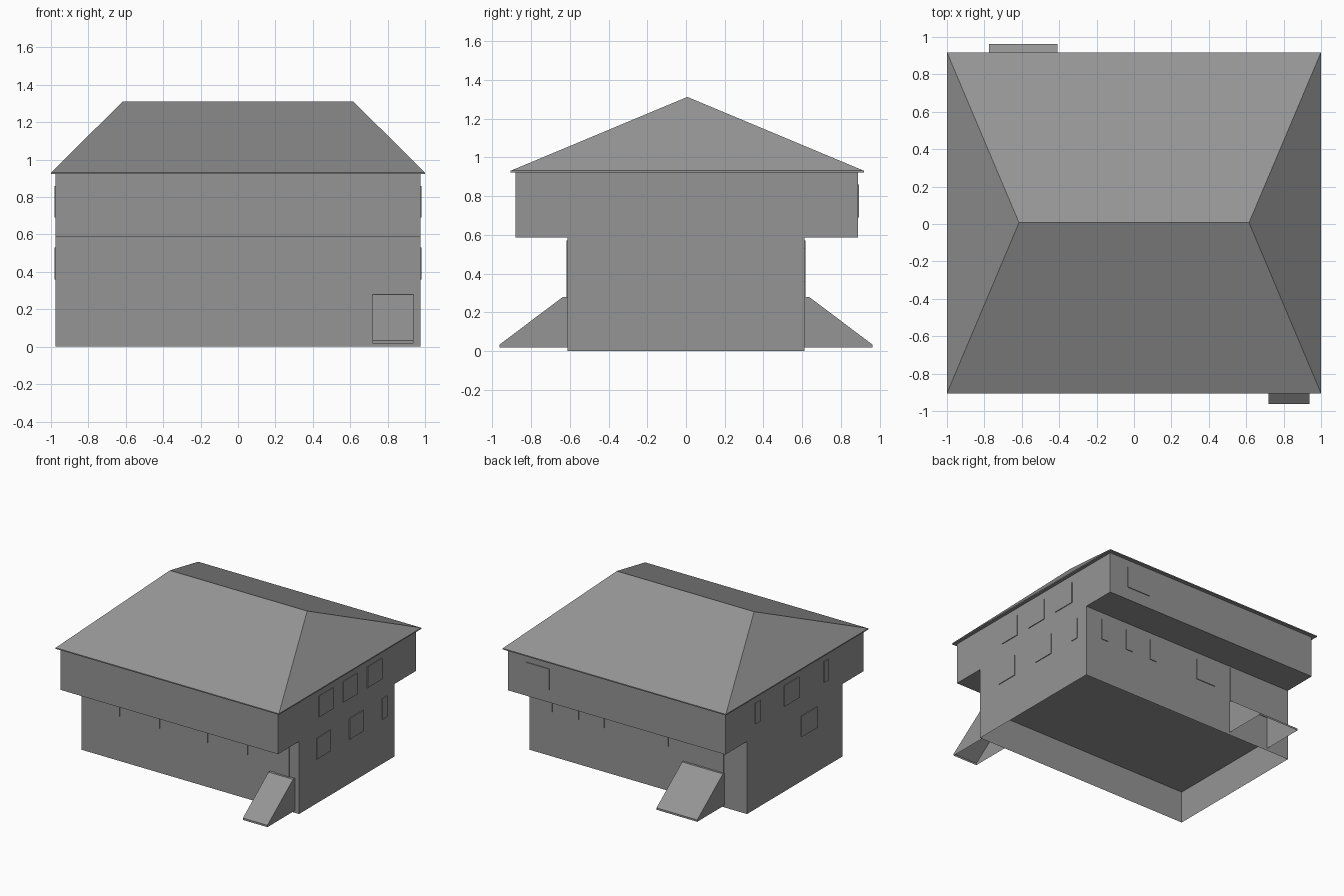
import bpy
import bmesh

if "Cube" in bpy.data.objects:
    bpy.data.objects.remove(bpy.data.objects["Cube"])

# Dark grey finish shared by all parts
grey = bpy.data.materials.new("dark_grey")
grey.diffuse_color = (0.3, 0.3, 0.3, 1)
grey.use_nodes = True
grey.node_tree.nodes["Principled BSDF"].inputs["Base Color"].default_value = grey.diffuse_color

def make(name, verts, faces):
    mesh = bpy.data.meshes.new(name)
    mesh.from_pydata(verts, [], faces)
    bm = bmesh.new()
    bm.from_mesh(mesh)
    bmesh.ops.recalc_face_normals(bm, faces=bm.faces)
    bm.to_mesh(mesh)
    bm.free()
    mesh.materials.append(grey)
    ob = bpy.data.objects.new(name, mesh)
    bpy.context.collection.objects.link(ob)
    return ob

def extrude_x(name, profile, x0, x1, skip=()):
    """Extrude a y,z profile along x; skip lists side faces left open."""
    n = len(profile)
    verts = [(x, y, z) for x in (x0, x1) for y, z in profile]
    faces = [tuple(range(n))[::-1], tuple(range(n, 2 * n))]
    faces += [(i, (i + 1) % n, n + (i + 1) % n, n + i) for i in range(n) if i not in skip]
    return make(name, verts, faces)

X, YF, YB, FLOOR = 0.975, -0.612, 0.612, 0.26
UF, UB = -0.88, 0.888

# Main body: ground storey with a wider overhanging upper storey
extrude_x("house_body", [(YF, FLOOR), (YB, FLOOR), (YB, 0.587), (UB, 0.587),
                         (UB, 0.924), (UF, 0.924), (UF, 0.587), (YF, 0.587)], -X, X)

# Foundation walls, open underneath
extrude_x("foundation", [(YF, 0), (YB, 0), (YB, FLOOR), (YF, FLOOR)], -X, X, skip=(0, 2))

# Hip roof with a thin eave
eave = [(-1, -0.905), (1, -0.905), (1, 0.918), (-1, 0.918)]
verts = [(x, y, z) for z in (0.922, 0.931) for x, y in eave]
verts += [(-0.615, 0.007, 1.312), (0.615, 0.007, 1.312)]
faces = [(3, 2, 1, 0)] + [(i, (i + 1) % 4, 4 + (i + 1) % 4, 4 + i) for i in range(4)]
faces += [(4, 5, 9, 8), (5, 6, 9), (6, 7, 8, 9), (7, 4, 8)]
make("hip_roof", verts, faces)

# Entrance ramps, open underneath
ramp = [(0.612, 0.018), (0.963, 0.018), (0.963, 0.033), (0.635, 0.28), (0.612, 0.28)]
for name, s, x0, x1 in (("front_ramp", -1, 0.718, 0.938), ("back_ramp", 1, -0.775, -0.41)):
    extrude_x(name, [(s * y, z) for y, z in ramp], x0, x1, skip=(0, 4))

# Windows and doors: very thin slabs standing off the walls
THICK = 0.006

def panel(name, axis, wall, a, b, z0, z1):
    outer = wall + THICK * (1 if wall > 0 else -1)
    rect = [(a, z0), (b, z0), (b, z1), (a, z1)]
    verts = [(p, t, z) if axis == "x" else (t, p, z) for p in (wall, outer) for t, z in rect]
    faces = [(4, 5, 6, 7)] + [(i, (i + 1) % 4, 4 + (i + 1) % 4, 4 + i) for i in range(4)]
    make(name, verts, faces + [(3, 2, 1, 0)])

LOW, HIGH, DOOR = (0.36, 0.53), (0.69, 0.86), (0.28, 0.57)
groups = [
    ("right_window", "x", X, LOW, [(-0.39, -0.21), (0.03, 0.21), (0.45, 0.51)]),
    ("right_upper_window", "x", X, HIGH, [(-0.36, -0.18), (-0.05, 0.13), (0.26, 0.45)]),
    ("left_window", "x", -X, LOW, [(-0.28, -0.08)]),
    ("left_upper_window", "x", -X, HIGH, [(-0.43, -0.37), (-0.05, 0.14), (0.44, 0.51)]),
    ("front_window", "y", YF, LOW, [(-0.80, -0.63), (-0.45, -0.27), (-0.02, 0.16), (0.34, 0.52)]),
    ("back_window", "y", YB, LOW, [(0.77, 0.83), (0.53, 0.59), (0.30, 0.36), (-0.27, -0.09)]),
    ("back_upper_window", "y", UB, HIGH, [(0.60, 0.81)]),
    ("front_door", "y", YF, DOOR, [(0.76, 0.89)]),
    ("back_door", "y", YB, DOOR, [(-0.77, -0.415)]),
]
for name, axis, wall, (z0, z1), spans in groups:
    for a, b in spans:
        panel(name, axis, wall, a, b, z0, z1)
